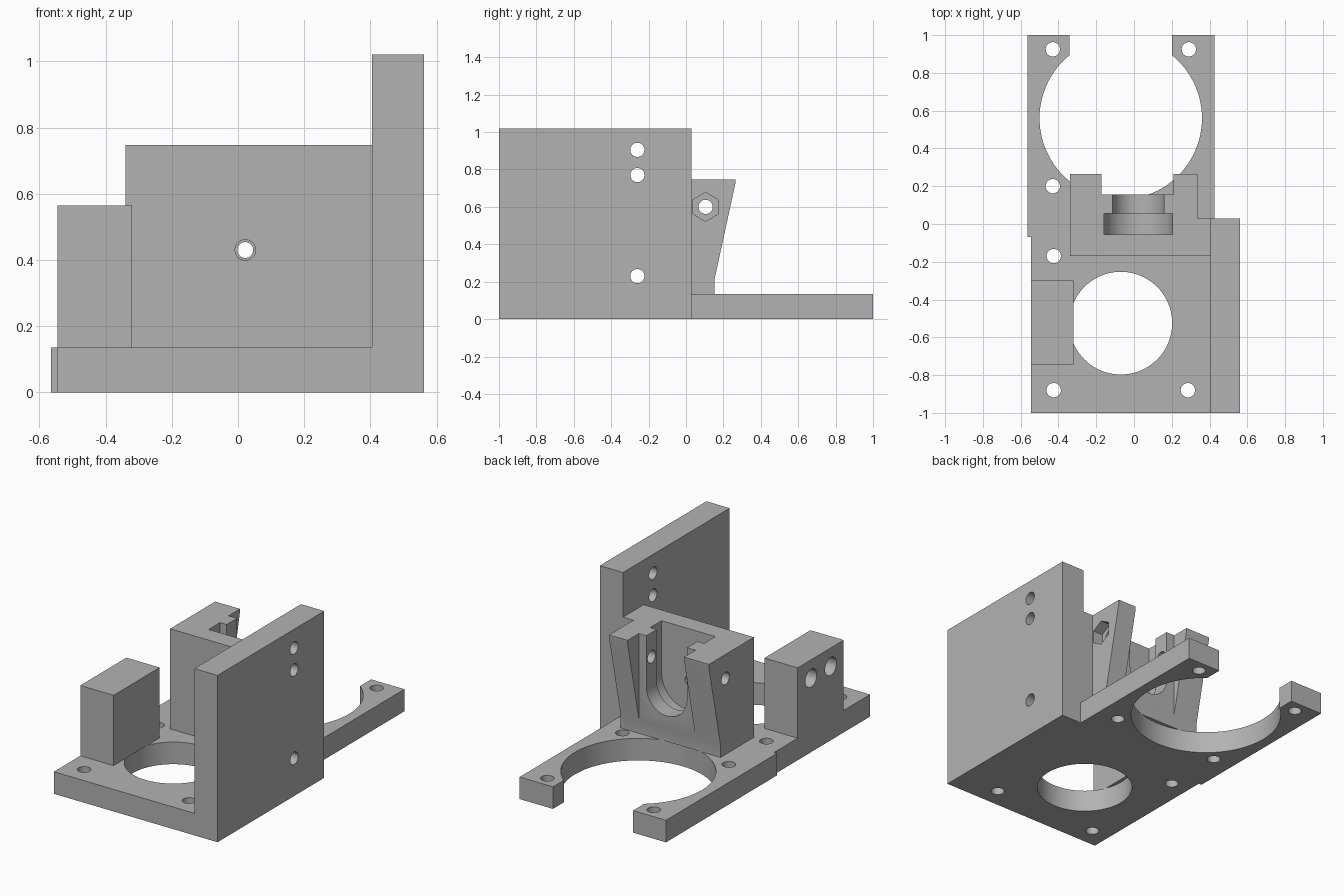
import bpy, bmesh, math

if "Cube" in bpy.data.objects:
    bpy.data.objects.remove(bpy.data.objects["Cube"], do_unlink=True)

grey = bpy.data.materials.new("plain grey")
grey.use_nodes = True
grey.diffuse_color = (0.45, 0.45, 0.45, 1)
grey.node_tree.nodes["Principled BSDF"].inputs["Base Color"].default_value = (0.45, 0.45, 0.45, 1)

# Places a profile point (u, v) at depth w along the chosen axis
PLACE = {
    "x": lambda u, v, w: (w, u, v),
    "y": lambda u, v, w: (u, w, v),
    "z": lambda u, v, w: (u, v, w),
}


def prism(name, points, axis, lo, hi):
    """Extrude a flat profile along an axis."""
    bm = bmesh.new()
    low = [bm.verts.new(PLACE[axis](u, v, lo)) for u, v in points]
    high = [bm.verts.new(PLACE[axis](u, v, hi)) for u, v in points]
    bm.faces.new(low)
    bm.faces.new(high)
    for i in range(len(points)):
        j = (i + 1) % len(points)
        bm.faces.new((low[i], low[j], high[j], high[i]))
    bmesh.ops.recalc_face_normals(bm, faces=bm.faces)
    mesh = bpy.data.meshes.new(name)
    bm.to_mesh(mesh)
    bm.free()
    mesh.materials.append(grey)
    obj = bpy.data.objects.new(name, mesh)
    bpy.context.collection.objects.link(obj)
    return obj


def rect(u0, u1, v0, v1):
    return [(u0, v0), (u1, v0), (u1, v1), (u0, v1)]


def arc(u, v, r, sides, start=0.0, sweep=2 * math.pi, closed=True):
    steps = sides if closed else sides - 1
    return [(u + r * math.cos(start + sweep * i / steps),
             v + r * math.sin(start + sweep * i / steps)) for i in range(sides)]


def u_slot(u, v, r, top):
    """Round-bottomed slot, open at the top."""
    return arc(u, v, r, 33, math.pi, math.pi, False) + [(u + r, top), (u - r, top)]


def cut(obj, points, axis, lo, hi):
    cutter = prism("cutter", points, axis, lo, hi)
    cutter.hide_render = True
    mod = obj.modifiers.new("cut", "BOOLEAN")
    mod.operation = "DIFFERENCE"
    mod.solver = "EXACT"
    mod.object = cutter
    bpy.context.view_layer.objects.active = obj
    bpy.ops.object.modifier_apply(modifier=mod.name)
    bpy.data.objects.remove(cutter, do_unlink=True)


PLATE = 0.135
HOLE = 0.038

# Base plate with a round front opening and an open ring at the back
base = prism("base_plate", [(-0.545, -1), (0.405, -1), (0.405, 0.03), (0.425, 0.03),
                            (0.425, 1), (-0.565, 1), (-0.565, -0.07), (-0.545, -0.07)],
             "z", 0, PLATE)
cut(base, arc(-0.07, -0.525, 0.272, 80), "z", -0.1, 0.3)
cut(base, arc(-0.07, 0.56, 0.43, 96), "z", -0.1, 0.3)
cut(base, rect(-0.342, 0.2, 0.7, 1.1), "z", -0.1, 0.3)
for x, y in [(-0.43, 0.925), (0.29, 0.925), (-0.43, 0.2), (0.29, 0.2),
             (-0.425, -0.17), (-0.425, -0.88), (0.285, -0.88)]:
    cut(base, arc(x, y, HOLE, 32), "z", -0.1, 0.3)

# Tall side wall with three cross holes
wall = prism("side_wall", rect(0.405, 0.562, -1, 0.03), "z", 0, 1.02)
for z in (0.905, 0.77, 0.23):
    cut(wall, arc(-0.26, z, HOLE, 32), "x", 0.3, 0.7)

# Small block with two blind holes on its outer face
block = prism("side_block", rect(-0.545, -0.32, -0.745, -0.3), "z", PLATE, 0.565)
for y in (-0.43, -0.62):
    cut(block, arc(y, 0.452, 0.055, 32), "x", -0.7, -0.4)

# Central bracket with two sloping arms
bracket = prism("bracket", [(-0.17, PLATE), (0.152, PLATE), (0.152, 0.21), (0.265, 0.73),
                            (0.265, 0.747), (-0.17, 0.747)], "x", -0.34, 0.335)
cut(bracket, rect(-0.172, 0.21, 0.155, 0.4), "z", 0, 1)
# Stepped slot: wide pocket inside, narrower mouth outside
cut(bracket, u_slot(0.022, 0.43, 0.182, 1), "y", -0.055, 0.055)
cut(bracket, u_slot(0.022, 0.43, 0.137, 1), "y", 0.04, 0.4)
# Stepped feed hole through the front
cut(bracket, arc(0.022, 0.43, 0.031, 32), "y", -0.3, -0.11)
cut(bracket, arc(0.022, 0.43, 0.024, 32), "y", -0.2, 0)
# Cross bolt hole with a hexagonal nut pocket
cut(bracket, arc(0.105, 0.6, HOLE, 32), "x", -0.5, 0.5)
cut(bracket, arc(0.105, 0.6, 0.077, 6, math.pi / 2), "x", 0.27, 0.5)

# Web joining the bracket to the wall
web = prism("bracket_web", rect(0.335, 0.405, -0.17, 0.03), "z", PLATE, 0.747)

for obj in (base, wall, block, bracket, web):
    bpy.ops.object.select_all(action="DESELECT")
    obj.select_set(True)
    bpy.context.view_layer.objects.active = obj
    bpy.ops.object.shade_smooth_by_angle(angle=math.radians(25))
